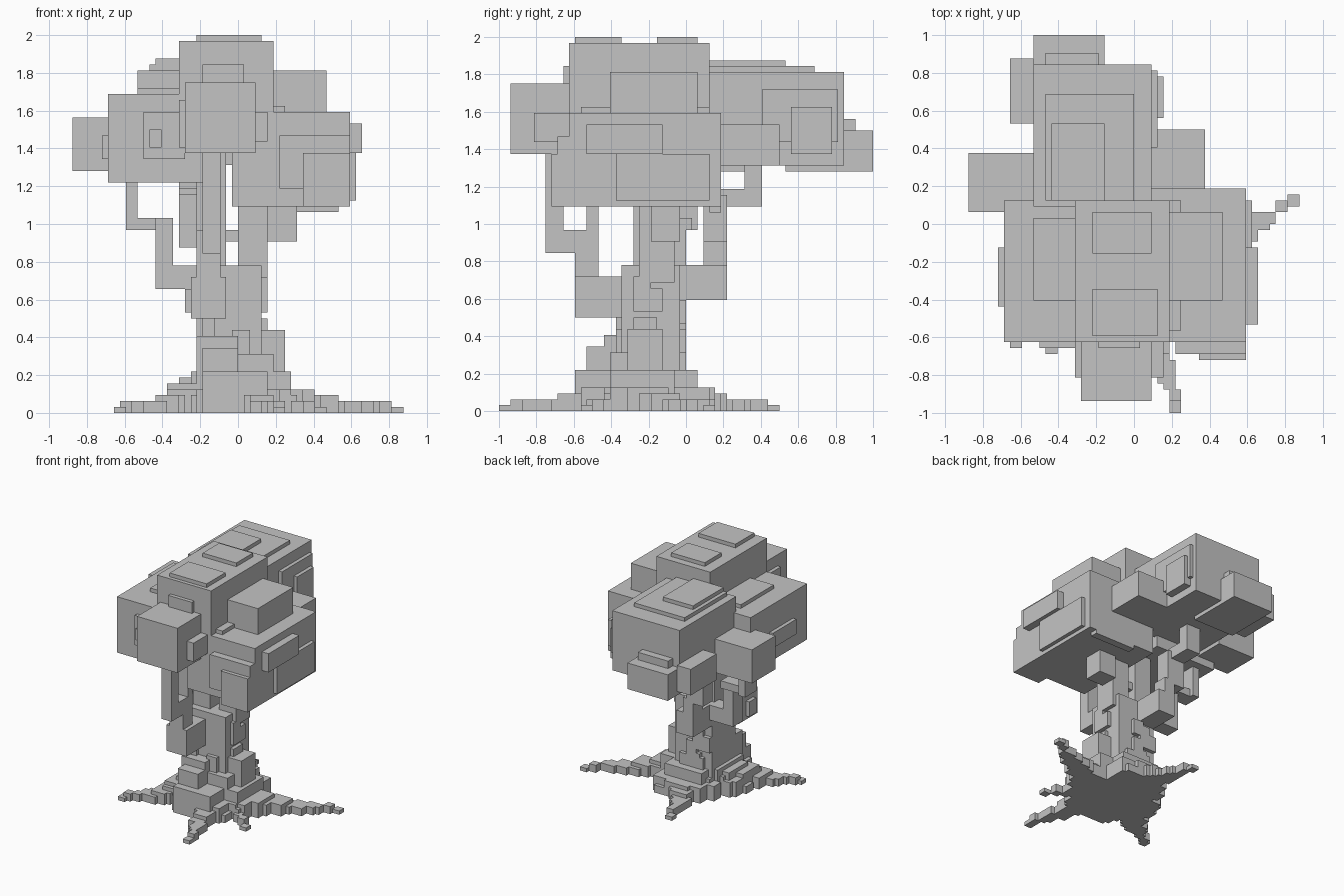
import bpy, bmesh, math, random
from mathutils import Vector

random.seed(4)
if bpy.data.objects.get("Cube"):
    bpy.data.objects.remove(bpy.data.objects["Cube"], do_unlink=True)

UNIT = 1 / 32  # edge of one block

grey = bpy.data.materials.new("plain_grey")
grey.use_nodes = True
tone = (0.55, 0.55, 0.55, 1)
grey.diffuse_color = tone
grey.node_tree.nodes["Principled BSDF"].inputs["Base Color"].default_value = tone


def add_block(bm, x, y, z):
    """Add an axis-aligned block given its ranges in block units."""
    low, high = (Vector(corner) * UNIT for corner in zip(x, y, z))
    verts = bmesh.ops.create_cube(bm, size=1)["verts"]
    bmesh.ops.scale(bm, vec=high - low, verts=verts)
    bmesh.ops.translate(bm, vec=(low + high) / 2, verts=verts)


def finish(bm, name):
    mesh = bpy.data.meshes.new(name)
    bm.to_mesh(mesh)
    bm.free()
    mesh.materials.append(grey)
    bpy.context.collection.objects.link(bpy.data.objects.new(name, mesh))


def box(name, x, y, z):
    bm = bmesh.new()
    add_block(bm, x, y, z)
    finish(bm, name)


def root(name, points, width, height):
    """Chain of shrinking blocks along a path, snapped to the block grid."""
    bm = bmesh.new()
    spans = len(points) - 1
    steps = spans * 4
    for i in range(steps + 1):
        t = i / steps
        k = min(int(t * spans), spans - 1)
        p = Vector(points[k]).lerp(Vector(points[k + 1]), t * spans - k)
        w = max(2, round(width * (1 - t)))
        h = 1 if i == steps else max(2, round(height * (1 - t) ** 1.3))
        cx, cy = round(p.x - w / 2), round(p.y - w / 2)
        add_block(bm, (cx, cx + w), (cy, cy + w), (0, h))
    finish(bm, name)


# Crown: centre
box("crown_centre", x=(-10, 6), y=(-20, 4), z=(44, 63))
box("crown_top_pad_front", x=(-7, 4), y=(-19, -11), z=(63, 64))
box("crown_top_pad_back", x=(-7, 3), y=(-5, 2), z=(63, 64))
box("crown_front", x=(-9, 3), y=(-30, -20), z=(44, 56))
box("crown_front_left_plate", x=(3, 5), y=(-26, -20), z=(46, 51))
box("crown_front_right_plate", x=(-10, -9), y=(-26, -20), z=(45, 53))
box("crown_front_ledge", x=(-6, 1), y=(-21, -20), z=(56, 59))

# Crown: lobe on the +x side
box("left_lobe", x=(-1, 19), y=(-20, 6), z=(35, 51))
box("left_lobe_front_plate", x=(7, 19), y=(-22, -20), z=(38, 47))
box("left_lobe_front_block", x=(11, 19), y=(-23, -20), z=(35, 44))
box("left_lobe_side_block", x=(19, 21), y=(-17, -4), z=(44, 49))
box("left_lobe_side_plate", x=(19, 20), y=(-12, 4), z=(36, 44))
box("left_lobe_bottom_strip", x=(5, 17), y=(4, 6), z=(34, 35))
box("left_lobe_top_block", x=(6, 15), y=(-13, 2), z=(51, 58))
box("left_lobe_top_pad", x=(6, 8), y=(-18, 4), z=(51, 52))

# Crown: lobe on the -x side
box("right_lobe", x=(-22, -4), y=(-20, 4), z=(39, 54))
box("right_lobe_top_pad", x=(-17, -10), y=(-13, 1), z=(54, 55))
box("right_lobe_front_plate", x=(-16, -9), y=(-21, -20), z=(43, 51))
box("right_lobe_front_knob", x=(-15, -13), y=(-22, -20), z=(45, 48))
box("right_lobe_side_plate", x=(-23, -22), y=(-14, -4), z=(43, 47))
box("right_lobe_side_block", x=(-28, -17), y=(2, 12), z=(41, 50))

# Crown: back
box("back_lobe", x=(-17, 3), y=(3, 27), z=(42, 58))
box("back_lobe_lower_pad", x=(-15, 0), y=(4, 22), z=(58, 59))
box("back_lobe_upper_pad", x=(-14, -5), y=(4, 17), z=(59, 60))
box("back_end_block", x=(-17, -5), y=(17, 32), z=(41, 48))
box("back_end_step", x=(-15, -6), y=(27, 29), z=(48, 50))
box("back_right_block", x=(-21, -17), y=(17, 28), z=(42, 49))
box("back_left_block", x=(3, 12), y=(5, 16), z=(42, 49))
box("back_left_wide_plate", x=(3, 4), y=(13, 26), z=(46, 55))
box("back_left_small_plate", x=(3, 5), y=(18, 25), z=(44, 52))

# Trunk and its two prongs
box("trunk", x=(-7, 4), y=(-11, -1), z=(0, 25))
box("right_prong", x=(-7, -2), y=(-9, -2), z=(25, 44))
box("left_prong", x=(0, 5), y=(-8, -2), z=(22, 36))
box("prong_bridge", x=(-2, 1), y=(-7, -3), z=(29, 31))

# Branches
box("left_branch", x=(5, 10), y=(-6, -1), z=(29, 35))
box("right_branch_base", x=(-14, -7), y=(-4, 0), z=(21, 25))
box("right_branch_riser", x=(-14, -11), y=(-4, 0), z=(25, 33))
box("right_branch_arm", x=(-19, -11), y=(-3, 1), z=(31, 33))
box("right_branch_tip", x=(-19, -17), y=(-3, 2), z=(31, 40))
box("front_branch_base", x=(-8, -2), y=(-19, -11), z=(16, 23))
box("front_branch_knob", x=(-9, -7), y=(-17, -14), z=(17, 21))
box("front_branch_riser", x=(-7, -3), y=(-19, -15), z=(20, 31))
box("front_branch_arm", x=(-6, -3), y=(-24, -15), z=(27, 31))
box("front_branch_tip", x=(-6, -3), y=(-24, -21), z=(27, 44))
box("front_branch_strut", x=(-6, -3), y=(-17, -15), z=(31, 44))
box("back_branch_base", x=(-7, -2), y=(-2, 7), z=(19, 25))
box("back_branch_foot", x=(-7, -4), y=(3, 7), z=(25, 29))
box("back_branch_riser", x=(-10, -5), y=(3, 7), z=(28, 37))
box("back_branch_arm", x=(-10, -6), y=(6, 13), z=(35, 38))
box("back_branch_tip", x=(-10, -6), y=(10, 13), z=(35, 42))

# Stepped flare at the foot of the trunk
box("flare_left", x=(4, 8), y=(-10, -4), z=(0, 14))
box("flare_front_high", x=(-7, 0), y=(-14, -11), z=(0, 13))
box("flare_front_low", x=(-6, 0), y=(-17, -14), z=(0, 11))
box("flare_back", x=(-5, 2), y=(-1, 0), z=(0, 10))
box("flare_corner", x=(0, 6), y=(-13, -10), z=(0, 10))
box("flare_right", x=(-10, -7), y=(-12, -4), z=(0, 6))
box("foot_across", x=(-8, 9), y=(-13, -2), z=(0, 7))
box("foot_along", x=(-6, 5), y=(-19, 2), z=(0, 7))
box("foot_lower_across", x=(-12, 11), y=(-13, -4), z=(0, 4))
box("foot_lower_along", x=(-7, 7), y=(-18, 4), z=(0, 4))

# Roots
root("left_root", [(9, -6), (19, -1), (27, 4)], width=7, height=4)
root("front_root", [(3, -15), (5, -24), (7, -31)], width=6, height=4)
root("right_root", [(-8, -11), (-14, -16), (-20, -20)], width=7, height=5)
root("back_root", [(-1, 1), (-4, 8), (-6, 15)], width=7, height=4)
root("corner_root", [(6, -11), (14, -17)], width=5, height=4)

# Loose steps around the foot, lower the further out they sit
steps = bmesh.new()
for i in range(28):
    angle, reach = math.tau * i / 28, random.randint(7, 11)
    cx = round(-1 + reach * math.cos(angle))
    cy = round(-7 + reach * math.sin(angle))
    size = random.randint(2, 3)
    add_block(steps, (cx - 1, cx - 1 + size), (cy - 1, cy - 1 + size), (0, 13 - reach))
finish(steps, "foot_steps")

# Raised bark plates on the front, back and +x sides of the trunk
bark = bmesh.new()
for i in range(15):
    a, z = random.randint(0, 7), random.randint(7, 17)
    size, tall = random.randint(2, 3), random.randint(2, 6)
    if i % 3 < 2:
        edge = (-12, -1)[i % 3]
        add_block(bark, (a - 7, a - 7 + size), (edge, edge + 1), (z, z + tall))
    else:
        add_block(bark, (4, 5), (a - 11, a - 11 + size), (z, z + tall))
finish(bark, "bark_plates")
